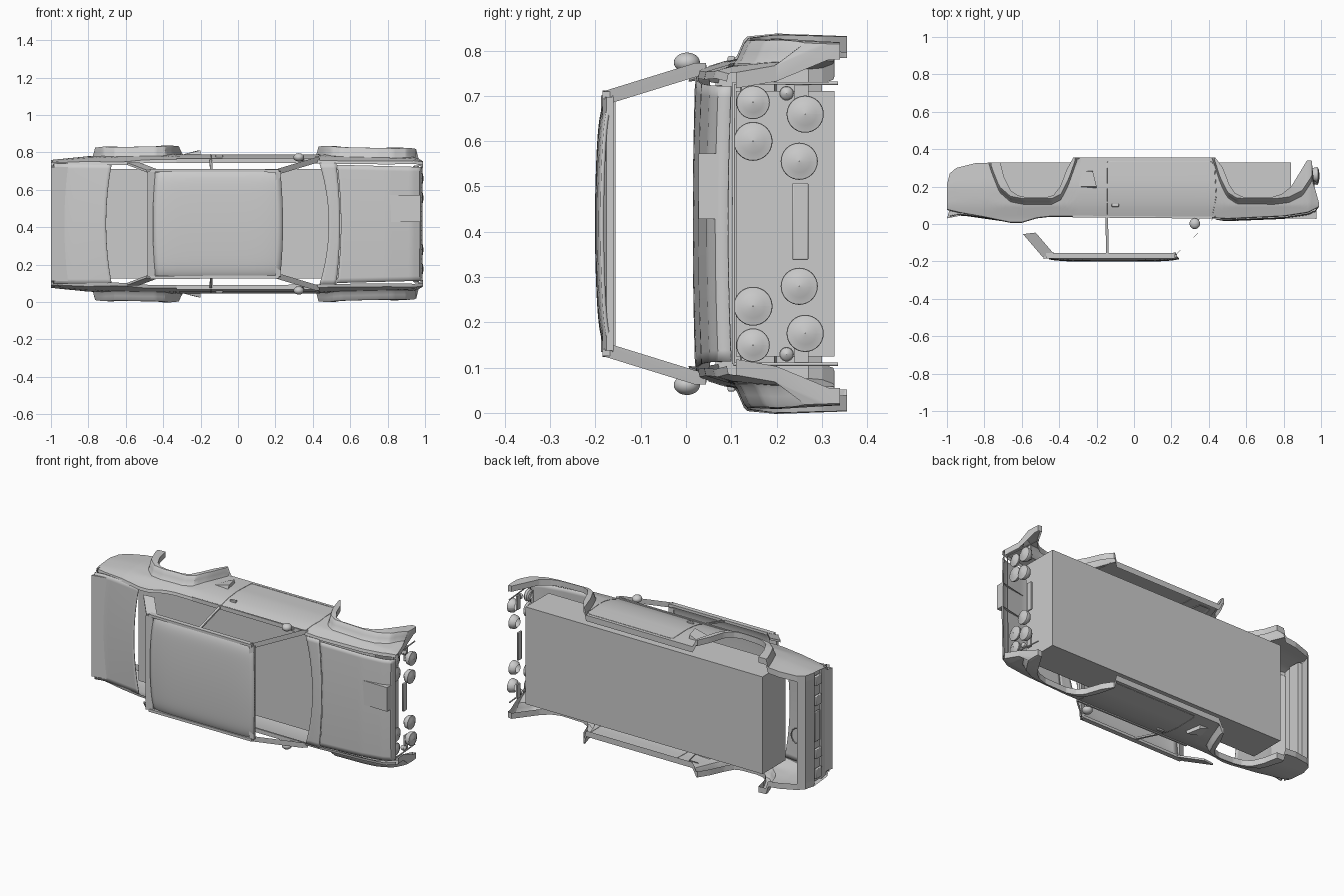
import bpy, math
from mathutils import Vector

if "Cube" in bpy.data.objects:
    bpy.data.objects.remove(bpy.data.objects["Cube"])

C = 0.4175  # the car lies roof towards -y; its width runs along z around this centre


def P(x, y, w):
    return Vector((x, y, C + w))


def lerp(t, pts):
    if t <= pts[0][0]:
        return pts[0][1]
    for (a, u), (b, v) in zip(pts, pts[1:]):
        if t <= b:
            return u + (v - u) * (t - a) / (b - a)
    return pts[-1][1]


def finish(ob, angle=35):
    bpy.ops.object.select_all(action='DESELECT')
    ob.select_set(True)
    bpy.context.view_layer.objects.active = ob
    bpy.ops.object.shade_smooth_by_angle(angle=math.radians(angle))
    return ob


def mesh(name, verts, faces, thick=0):
    me = bpy.data.meshes.new(name)
    me.from_pydata(verts, [], faces)
    ob = bpy.data.objects.new(name, me)
    bpy.context.collection.objects.link(ob)
    if thick:
        m = ob.modifiers.new("thickness", 'SOLIDIFY')
        m.thickness, m.offset = thick, 0
    return finish(ob)


def grid(name, rows, thick=0):
    n = len(rows[0])
    faces = [(i*n+j, i*n+j+1, (i+1)*n+j+1, (i+1)*n+j)
             for i in range(len(rows)-1) for j in range(n-1)]
    return mesh(name, [p for r in rows for p in r], faces, thick)


def box(name, x, y, w, bevel=0):
    vs = [P(a, b, c) for a in x for b in y for c in w]
    ob = mesh(name, vs, [(0, 1, 3, 2), (4, 6, 7, 5), (0, 4, 5, 1), (2, 3, 7, 6), (0, 2, 6, 4), (1, 5, 7, 3)])
    if bevel:
        m = ob.modifiers.new("bevel", 'BEVEL')
        m.width, m.segments = bevel, 2
    return ob


def beam(name, a, b, du, dv):
    # four-sided bar between two points, du and dv are half-size vectors
    vs = [p + Vector(du)*i + Vector(dv)*j for p in (a, b) for i, j in ((-1, -1), (1, -1), (1, 1), (-1, 1))]
    return mesh(name, vs, [(0, 1, 2, 3), (4, 7, 6, 5)] + [(k, k+4, (k+1) % 4+4, (k+1) % 4) for k in range(4)])


def tube(name, pts, r=0.003, closed=False):
    cu = bpy.data.curves.new(name, 'CURVE')
    cu.dimensions, cu.bevel_depth, cu.bevel_resolution = '3D', r, 1
    sp = cu.splines.new('POLY')
    sp.points.add(len(pts)-1)
    for q, p in zip(sp.points, pts):
        q.co = (*p, 1)
    sp.use_cyclic_u = closed
    ob = bpy.data.objects.new(name, cu)
    bpy.context.collection.objects.link(ob)


def lin(a, b, n):
    return [a + (b-a)*i/n for i in range(n+1)]


# body side outlines: upper edge, lower edge with wheel openings, outer rim of the flares
TOP = [(-1, .075), (-.93, .058), (-.8, .035), (-.66, .006), (-.6, .006), (-.52, .03), (-.45, .038), (.2, .036),
       (.43, .03), (.5, .026), (.8, .04), (.93, .06), (.99, .09)]
BOT = [(-1, .21), (-.985, .27), (-.95, .3), (-.85, .325), (-.715, .33), (-.695, .25), (-.66, .18), (-.62, .153),
       (-.57, .142), (-.47, .142), (-.43, .155), (-.395, .2), (-.36, .29), (-.325, .355), (.435, .355), (.475, .3),
       (.51, .21), (.54, .165), (.59, .142), (.73, .142), (.79, .16), (.84, .2), (.895, .29), (.925, .34), (.95, .34),
       (.965, .2), (.99, .11)]
RIM = [(-.8, .40), (-.76, .27), (-.72, .17), (-.66, .118), (-.59, .105), (-.44, .105), (-.39, .13), (-.35, .21),
       (-.29, .38), (.2, .5), (.41, .38), (.46, .22), (.5, .14), (.55, .108), (.75, .105), (.83, .115), (.9, .15),
       (.94, .21), (.99, .3)]
TAPER = [(-1, .92), (-.8, .975), (-.5, 1), (.4, 1), (.8, .975), (.94, .96), (.99, .92)]
WID = [(0, .333), (.03, .34), (.1, .362), (.2, .372), (.36, .366)]


def rim(x):
    return 1 if x < -.8 else lerp(x, RIM)


def width(x, y):
    t = min(1, max(0, (y - rim(x)) / .03))
    return lerp(y, WID) * lerp(x, TAPER) + .048 * t*t*(3-2*t)


xs = sorted(set(lin(-1, .99, 160) + [p[0] for p in BOT]))
for s in (1, -1):
    rows = []
    for x in xs:
        t, b = lerp(x, TOP), lerp(x, BOT)
        r = max(t+.002, min(rim(x), b - .006))
        m = max(r, min(rim(x) + .03, b - .003))
        ys = lin(t + .004, r, 8) + lin(r, m, 4)[1:] + lin(m, b, 3)[1:]
        row = [P(x, t, s*(width(x, t) - .016))] + [P(x, y, s*width(x, y)) for y in ys]
        rows.append(row + [P(x, b, s*(width(x, b) - .035))])
    grid("body_side", rows)

    # door seams and handle
    def on(x, y, d=0):
        return P(x, y, s*(width(x, y) + d))
    tube("door_seam", [on(-.145, y) for y in lin(.05, .33, 8)] + [on(x, .335) for x in lin(-.14, .41, 8)]
         + [on(lerp(y, [(.05, .42), (.15, .44), (.33, .43)]), y) for y in lin(.32, .05, 8)], .002)
    box("door_handle", (-.12, -.08), (.092, .108), sorted((s*.355, s*.37)), .003)
    # side air scoop
    a = [on(-.31, .2, -.005), on(-.2, .19, -.005), on(-.22, .285, -.005), on(-.29, .285, -.005),
         on(-.2, .2, .022), on(-.22, .28, .022)]
    mesh("side_scoop", a, [(0, 1, 4), (0, 4, 5, 3), (3, 5, 2), (1, 2, 5, 4)])

    # cabin pillars, roof rail and window ledge
    beam("front_pillar", P(.215, -.172, s*.28), P(.425, .032, s*.343), (.012, .012, 0), (0, 0, .012))
    beam("middle_pillar", P(-.142, -.165, s*.285), P(-.146, .04, s*.34), (.007, 0, 0), (0, 0, .005))
    beam("rear_pillar", P(-.455, -.172, s*.282), P(-.56, -.05, s*.322), (.034, .004, 0), (0, 0, .006))
    beam("roof_rail", P(-.47, -.17, s*.286), P(.22, -.17, s*.284), (0, .014, 0), (0, 0, .008))
    beam("window_ledge", P(-.33, .04, s*.338), P(.42, .034, s*.338), (0, .005, 0), (0, 0, .012))

    # door mirror
    bpy.ops.mesh.primitive_uv_sphere_add(segments=24, ring_count=12, radius=1, location=P(.325, .002, s*.356))
    ob = bpy.context.object
    ob.name = "door_mirror"
    ob.scale = (.028, .029, .022)
    finish(ob)
    beam("mirror_arm", P(.33, .01, s*.345), P(.35, .04, s*.34), (.01, 0, 0), (0, 0, .006))

    # lamps: x, y, distance from centre, radius, depth
    for nm, x, y, w, r, d in (("headlamp_outer", .95, .148, .268, .037, .02), ("headlamp_inner", .95, .148, .182, .043, .02),
                              ("spot_lamp_outer", .98, .263, .242, .041, .035), ("spot_lamp_inner", .98, .25, .138, .041, .035),
                              ("indicator", .955, .222, .288, .016, .02)):
        ts = lin(0, 2*math.pi, 32)
        prof = [(-d, r*.55), (-d*.6, r*.9), (0, r), (.003, r*.97), (.003, r*.9), (.009, r*.6), (.012, r*.02)]
        grid(nm, [[P(x+px, y + q*math.cos(t), s*w + q*math.sin(t)) for t in ts] for px, q in prof])
    box("lamp_bracket", (.935, .945), (.24, .27), sorted((s*.225, s*.31)))
    # tail lamps
    for w in (.13, .25):
        box("tail_lamp", (-1, -.985), (.13, .185), sorted((s*w, s*(w+.06))), .004)

# inner chassis block
box("chassis_block", (-.74, .84), (.11, .328), (-.293, .293))

# cowl and bonnet
ws = lin(-1, 1, 24)


def hood_y(x, u):
    return lerp(x, [(.42, .026), (.5, .024), (.8, .036), (.93, .055), (.975, .075), (.985, .1)]) - .007*(1-u*u)


def hood_row(f, half):
    return [P(f(u), hood_y(f(u), u), u*half) for u in ws]


grid("cowl", [hood_row(lambda u: (.485-.05*u*u)*(1-t) + (.545-.02*u*u)*t, .325) for t in lin(0, 1, 5)], .004)
grid("bonnet", [hood_row(lambda u: (.55-.02*u*u)*(1-t) + .985*t, .316 - .012*t) for t in lin(0, 1, 30)], .004)
# bonnet scoop
mesh("bonnet_scoop", [P(.8, .03, .01), P(.8, .03, .155), P(.975, .028, .155), P(.975, .028, .01),
                      P(.975, .075, .155), P(.975, .075, .01), P(.8, .036, .155), P(.8, .036, .01)],
     [(0, 3, 2, 1), (3, 5, 4, 2), (0, 7, 5, 3), (1, 2, 4, 6)])
tube("bonnet_crease", [P(.55, .019, .01), P(.8, .029, .01)], .002)

# front opening frame and centre bar
tube("front_frame", [P(.965, .105, -.31), P(.965, .105, .31), P(.945, .335, .31)], .004)
tube("front_frame_side", [P(.965, .105, -.31), P(.945, .335, -.31)], .004)
box("grille_bar", (.93, .94), (.235, .27), (-.08, .09), .003)

# boot lid, rear spoiler lip, rear panel
grid("boot_lid", [[P((-.705+.03*u*u)*(1-t) - .985*t,
                     lerp(t, [(0, .022), (.3, .034), (.7, .05), (.85, .052), (1, .042)]) - .005*(1-u*u), u*.322)
                   for u in ws] for t in lin(0, 1, 16)], .004)
mesh("spoiler_lip", [P(x, y, w) for w in (-.305, .305) for x, y in ((-.91, .048), (-1, .03), (-.985, .08))],
     [(0, 3, 4, 1), (1, 4, 5, 2), (0, 2, 5, 3), (0, 1, 2), (3, 5, 4)])
grid("rear_panel", [[P(x, y, u*.335) for u in ws]
                    for x, y in ((-.985, .065), (-.985, .12), (-.975, .122), (-.975, .195), (-.997, .2), (-.985, .27), (-.95, .3))])
box("number_plate_recess", (-.99, -.98), (.135, .185), (-.09, .09), .003)
tube("fuel_cap", [P(-.77 + .042*math.cos(t), .037, -.168 + .046*math.sin(t)) for t in lin(0, 2*math.pi, 24)], .003)

# roof
grid("roof", [[P(lerp(t, [(0, -.44), (1, .225)]) + (1-u*u)*.015*(2*t-1),
                 -.197 + .012*u*u + .018*abs(u)**10 + .012*abs(2*t-1)**6, u*.287)
               for u in lin(-1, 1, 40)] for t in lin(0, 1, 24)], .008)
# windscreen and rear window headers
beam("front_header", P(.215, -.172, -.28), P(.215, -.172, .28), (.014, .004, 0), (0, .008, 0))
beam("rear_header", P(-.465, -.172, -.283), P(-.465, -.172, .283), (.02, .006, 0), (0, .01, 0))
